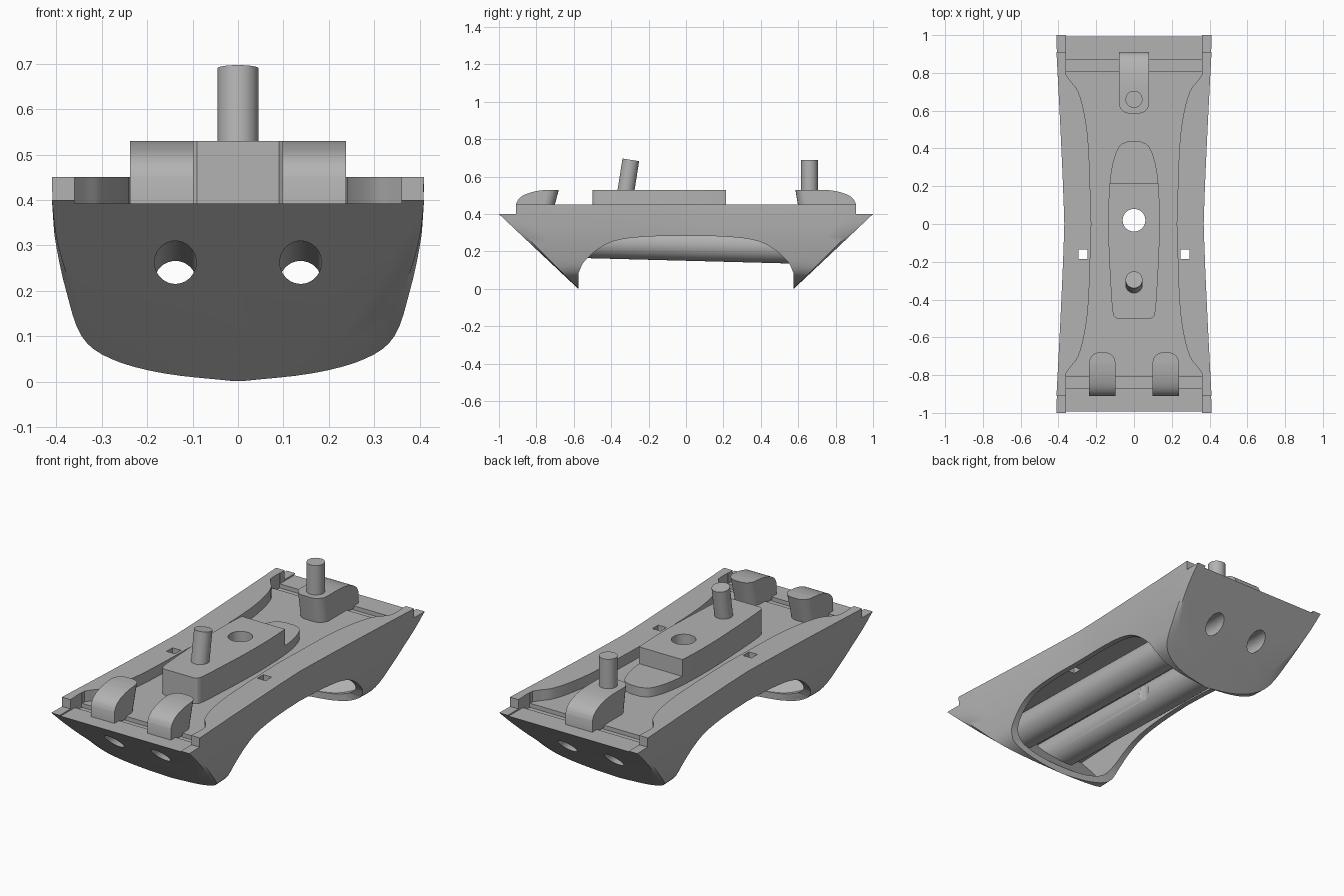
import bpy, bmesh, math
from mathutils import Vector

cube = bpy.data.objects.get("Cube")
if cube:
    bpy.data.objects.remove(cube, do_unlink=True)

grey = bpy.data.materials.new("plain grey")
grey.use_nodes = True
grey.diffuse_color = (0.45, 0.45, 0.45, 1)
grey.node_tree.nodes["Principled BSDF"].inputs["Base Color"].default_value = grey.diffuse_color


def spline(pts, steps=4):
    """Smooth open curve through 2D points."""
    p = [Vector(q) for q in pts]
    p = [2 * p[0] - p[1]] + p + [2 * p[-1] - p[-2]]
    out = []
    for a, b, c, d in zip(p, p[1:], p[2:], p[3:]):
        for i in range(steps):
            t = i / steps
            out.append(b + (c - a) * t / 2 + (2 * a - 5 * b + 4 * c - d) * t * t / 2
                       + (3 * b - a - 3 * c + d) * t ** 3 / 2)
    return out + [p[-2]]


def mirrored(half):
    """Close a half outline whose points run down the +x side."""
    half = [Vector(q) for q in half]
    return half + [Vector((-q.x, q.y)) for q in reversed(half) if q.x > 1e-4]


def loft(name, rings):
    bm = bmesh.new()
    rows = [[bm.verts.new(v) for v in ring] for ring in rings]
    for r, s in zip(rows, rows[1:]):
        for i in range(len(r)):
            j = (i + 1) % len(r)
            bm.faces.new((r[i], r[j], s[j], s[i]))
    bm.faces.new(rows[0])
    bm.faces.new(rows[-1])
    bmesh.ops.recalc_face_normals(bm, faces=bm.faces)
    mesh = bpy.data.meshes.new(name)
    bm.to_mesh(mesh)
    bm.free()
    mesh.materials.append(grey)
    ob = bpy.data.objects.new(name, mesh)
    bpy.context.collection.objects.link(ob)
    return ob


def plan(name, pts, lo, hi):
    return loft(name, [[(x, y, z) for x, y in pts] for z in (lo, hi)])


def side(name, pts, lo, hi):
    return loft(name, [[(x, y, z) for y, z in pts] for x in (lo, hi)])


def box(name, x0, x1, y0, y1, z0, z1):
    return plan(name, [(x0, y0), (x1, y0), (x1, y1), (x0, y1)], z0, z1)


def rod(name, a, b, r):
    a, b = Vector(a), Vector(b)
    q = (b - a).to_track_quat("Z", "Y")
    circle = [q @ Vector((r * math.cos(i * math.tau / 40), r * math.sin(i * math.tau / 40), 0))
              for i in range(40)]
    return loft(name, [[c + v for v in circle] for c in (a, b)])


def cut(obs, cutter):
    cutter.hide_render = True
    for ob in obs:
        mod = ob.modifiers.new("cut", "BOOLEAN")
        mod.operation, mod.solver, mod.object = "DIFFERENCE", "EXACT", cutter
        bpy.context.view_layer.objects.active = ob
        bpy.ops.object.modifier_apply(modifier=mod.name)
    bpy.data.objects.remove(cutter, do_unlink=True)


def waist(y):
    return 0.9 + 0.1 * min(1, abs(y) / 0.9) ** 1.2


def waisted(section, y_of_z, s):
    ring = []
    for x, z in section:
        y = s * y_of_z(z)
        ring.append((x * waist(y), y, z))
    return ring


# Hull: U section, waisted along its length, with raked ends
top = [(0.41, 0.45)]
full = mirrored(top + spline([(0.41, 0.4), (0.402, 0.3), (0.385, 0.2), (0.355, 0.1),
                              (0.29, 0.05), (0.17, 0.018), (0, 0)]))
face = mirrored(top + spline([(0.41, 0.4), (0.4, 0.32), (0.375, 0.22), (0.325, 0.135),
                              (0.25, 0.085), (0.14, 0.06), (0, 0.05)]))
rake = lambda z: 0.576 + 1.06 * z
near = lambda z: 0.575 + z
fractions = [i / 8 for i in range(-8, 9)]
body = loft("body_shell", [waisted(face, rake, -1)] + [waisted(full, near, s) for s in fractions]
            + [waisted(face, rake, 1)])

# Hollow inside and arched underside
inner = mirrored(spline([(0.375, 0.33), (0.36, 0.24), (0.335, 0.15), (0.29, 0.095),
                         (0.2, 0.06), (0.1, 0.045), (0, 0.04)]))
cut([body], loft("cavity", [waisted(inner, lambda z: 0.535 + z, s) for s in fractions]))
arch = spline([(0.576, 0.08), (0.545, 0.145), (0.46, 0.22), (0.36, 0.262), (0.2, 0.28), (0, 0.284)])
outline = [(0.576, -0.1)] + [tuple(p) for p in arch]
cut([body], side("arch", outline + [(-y, z) for y, z in reversed(outline[:-1])], -0.6, 0.6))

# Top recess, end ledges and cross grooves
edge = spline([(0.36, 0.79), (0.335, 0.755), (0.295, 0.7), (0.262, 0.58), (0.24, 0.4), (0.226, 0)])
edge = [(0.36, 1.2)] + [tuple(p) for p in edge]
edge += [(x, -y) for x, y in reversed(edge[:-1])]
cut([body], plan("recess", mirrored(edge), 0.392, 0.7))
for s in (-1, 1):
    cut([body], box("ledge", -0.6, 0.6, s * 0.91, s * 1.3, 0.4, 0.7))
    cut([body], box("groove", -0.362, 0.362, s * 0.81, s * 0.87, 0.37, 0.7))
    cut([body], box("slot", s * 0.245, s * 0.295, -0.185, -0.135, 0.1, 0.7))

# Stepped centre block
half = spline([(0.09, -0.5), (0.112, -0.47), (0.125, -0.3), (0.135, -0.08), (0.135, 0.1),
               (0.125, 0.25), (0.105, 0.35), (0.075, 0.415), (0.03, 0.438)])
block = plan("centre_block", mirrored(half), 0.38, 0.53)
cut([block], box("step", -0.3, 0.3, 0.215, 0.6, 0.44, 0.7))

# Two long tubes under the deck, sloping slightly to the back
drop = lambda y: 0.241 - 0.025 * y
tubes = []
for s, word in ((-1, "right"), (1, "left")):
    rings = []
    for end in (-1, 1):
        ring = []
        for i in range(40):
            a = i * math.tau / 40
            z = drop(end * 0.75) + 0.09 * math.sin(a)
            ring.append((s * 0.138 + 0.09 * math.cos(a), end * (0.56 + z), z))
        rings.append(ring)
    tubes.append(loft(word + "_tube", rings))
for s in (-1, 1):
    cut([body] + tubes, rod("bore", (s * 0.138, -1.2, drop(-1.2)), (s * 0.138, 1.2, drop(1.2)), 0.046))
cut([body, block] + tubes, rod("centre_hole", (0, 0.02, -0.1), (0, 0.02, 0.8), 0.06))


# End clips: curved back, rounded inner end
def clip(name, x0, x1, end, inner_y, foot_y):
    back = spline([(0.91, 0.45), (0.895, 0.48), (0.86, 0.505), (0.8, 0.523), (0.74, 0.53)])
    pts = [(0.91, 0.38)] + [tuple(p) for p in back] + [(inner_y, 0.53), (foot_y, 0.38)]
    ob = side(name, [(end * y, z) for y, z in pts], x0, x1)
    bm = bmesh.new()
    bm.from_mesh(ob.data)
    corner = [e for e in bm.edges if all(abs(v.co.y) < foot_y + 0.001 for v in e.verts)
              and abs(e.verts[0].co.x - e.verts[1].co.x) < 0.001
              and abs(e.verts[0].co.z - e.verts[1].co.z) > 0.1]
    bmesh.ops.bevel(bm, geom=corner, offset=0.055, segments=6, profile=0.5, affect="EDGES")
    bm.to_mesh(ob.data)
    bm.free()
    return ob


clip("front_left_clip", 0.098, 0.238, -1, 0.68, 0.72)
clip("front_right_clip", -0.238, -0.098, -1, 0.68, 0.72)
clip("back_clip", -0.08, 0.08, 1, 0.585, 0.61)

# Pins
rod("front_pin", (0, -0.325, 0.5), (0, -0.295, 0.69), 0.045)
rod("back_pin", (0, 0.66, 0.5), (0, 0.66, 0.688), 0.045)

# Smooth curved faces, keep edges sharp
bpy.ops.object.select_all(action="DESELECT")
for ob in bpy.context.collection.objects:
    if ob.type == "MESH" and grey.name in ob.data.materials:
        ob.select_set(True)
        bpy.context.view_layer.objects.active = ob
bpy.ops.object.shade_smooth_by_angle(angle=math.radians(28))
